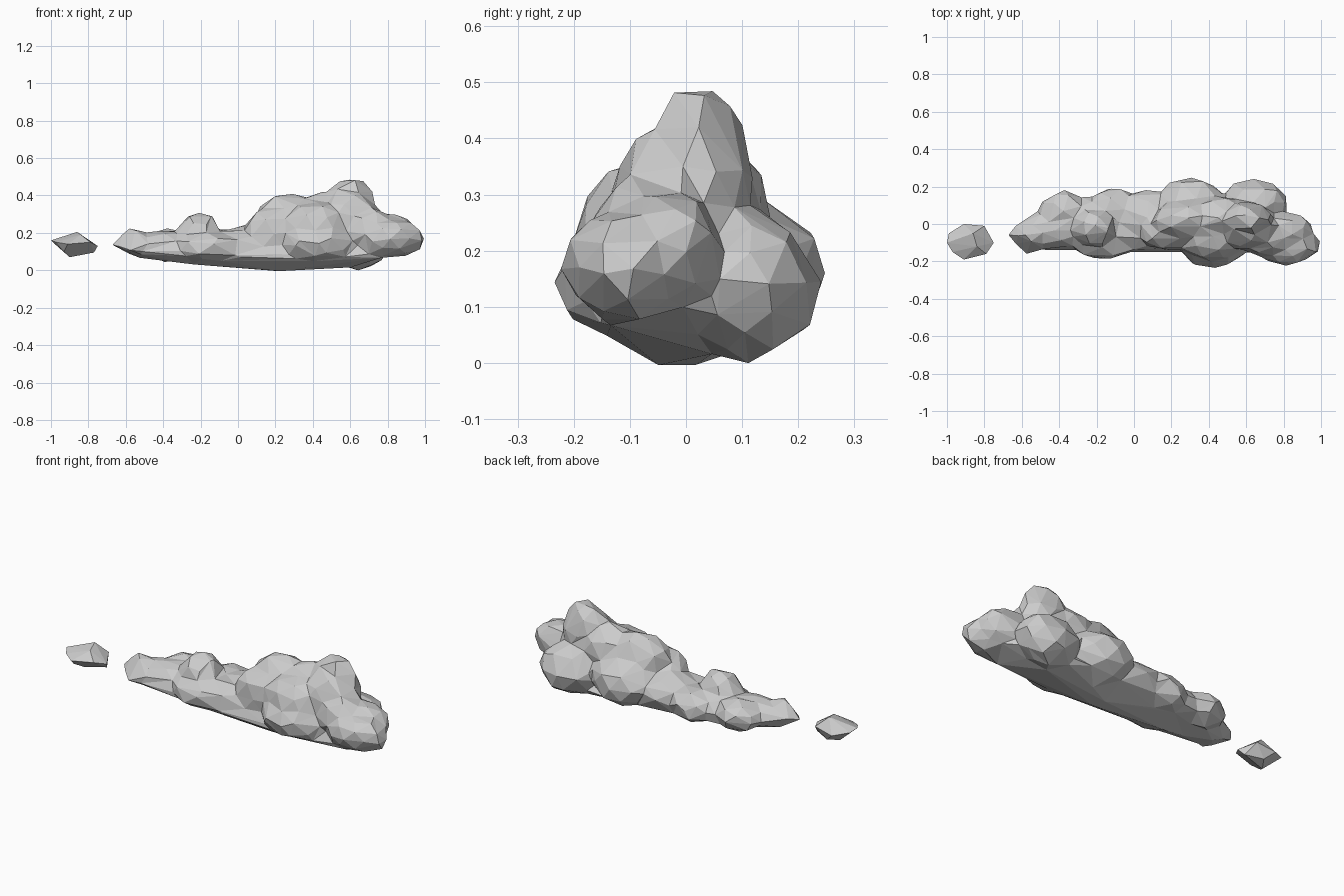
import bpy, bmesh, random
from mathutils import Matrix

random.seed(4)


def add_puff(bm, c, r, jitter=0.08, grow=1.05):
    """Slightly uneven faceted ellipsoid."""
    m = Matrix.Translation(c) @ Matrix.Diagonal((*r, 1))
    vs = bmesh.ops.create_icosphere(bm, subdivisions=2, radius=grow)['verts']
    for v in vs:
        v.co = m @ (v.co * (1 + random.uniform(-jitter, jitter)))


def add_hull(bm, pts):
    """Convex faceted lump around the points."""
    vs = [bm.verts.new(p) for p in pts]
    res = bmesh.ops.convex_hull(bm, input=vs)
    loose = [v for v in res['geom_interior'] if isinstance(v, bmesh.types.BMVert)]
    bmesh.ops.delete(bm, geom=loose, context='VERTS')


def finish(bm, name):
    me = bpy.data.meshes.new(name)
    bmesh.ops.recalc_face_normals(bm, faces=bm.faces)
    bm.to_mesh(me)
    bm.free()
    ob = bpy.data.objects.new(name, me)
    bpy.context.collection.objects.link(ob)
    return ob


# main cloud: overlapping puffs (centre, radii)
puffs = [
    ((0.82, -0.11, 0.17), (0.165, 0.105, 0.10)),   # right end
    ((0.82, -0.03, 0.20), (0.14, 0.09, 0.10)),
    ((0.70, -0.06, 0.22), (0.14, 0.11, 0.12)),
    ((0.64, 0.11, 0.14), (0.165, 0.125, 0.13)),    # right back
    ((0.60, 0.025, 0.33), (0.13, 0.09, 0.165)),    # peak
    ((0.60, -0.04, 0.28), (0.15, 0.09, 0.13)),
    ((0.43, -0.11, 0.15), (0.18, 0.12, 0.10)),     # front middle
    ((0.42, -0.07, 0.22), (0.19, 0.12, 0.13)),
    ((0.45, 0.03, 0.27), (0.17, 0.11, 0.14)),
    ((0.31, 0.09, 0.16), (0.19, 0.15, 0.125)),     # back middle
    ((0.28, 0.02, 0.26), (0.18, 0.11, 0.145)),
    ((0.20, -0.04, 0.19), (0.18, 0.10, 0.14)),
    ((0.06, 0.04, 0.14), (0.20, 0.135, 0.10)),     # waist
    ((0.02, -0.05, 0.13), (0.20, 0.09, 0.085)),
    ((-0.11, 0.09, 0.13), (0.13, 0.10, 0.09)),     # left back
    ((-0.16, -0.09, 0.125), (0.18, 0.10, 0.08)),   # left front
    ((-0.21, -0.02, 0.19), (0.12, 0.10, 0.11)),    # left bump
    ((-0.25, 0.04, 0.13), (0.18, 0.10, 0.08)),
    ((-0.38, 0.07, 0.135), (0.12, 0.10, 0.085)),
    ((-0.42, -0.03, 0.13), (0.19, 0.10, 0.075)),
]
bm = bmesh.new()
for c, r in puffs:
    add_puff(bm, c, r)

# smooth underside: rim and keel
add_hull(bm, [
    (-0.68, -0.06, 0.13), (-0.59, -0.14, 0.10), (-0.40, 0.13, 0.09),
    (-0.35, -0.06, 0.04), (-0.20, -0.14, 0.07), (-0.08, 0.14, 0.08),
    (0.0, 0.03, 0.025), (0.0, -0.12, 0.06), (0.2, 0.02, -0.005),
    (0.22, -0.05, -0.005), (0.25, 0.17, 0.08), (0.42, -0.16, 0.06),
    (0.6, 0.05, 0.015), (0.65, 0.15, 0.04),
    (0.78, -0.15, 0.07), (0.97, -0.06, 0.14), (1.0, -0.11, 0.17)])
# pointed left tip
add_hull(bm, [
    (-0.69, -0.06, 0.13), (-0.58, -0.17, 0.10), (-0.58, -0.06, 0.23),
    (-0.55, -0.09, 0.225), (-0.50, 0.08, 0.13), (-0.48, -0.14, 0.14),
    (-0.45, -0.03, 0.19), (-0.64, -0.01, 0.15), (-0.45, -0.05, 0.06)])
cloud = finish(bm, "cloud_body")

# merge and soften the puffs, then reduce to large flat facets
rem = cloud.modifiers.new("merge", 'REMESH')
rem.mode = 'VOXEL'
rem.voxel_size = 0.015
soft = cloud.modifiers.new("soften", 'SMOOTH')
soft.factor = 0.5
soft.iterations = 10
dec = cloud.modifiers.new("facets", 'DECIMATE')
dec.ratio = 0.022
dec.use_collapse_triangulate = True

# detached small puff on the left
bm = bmesh.new()
add_hull(bm, [
    (-1.0, -0.10, 0.16), (-0.99, -0.05, 0.15), (-0.97, -0.15, 0.15),
    (-0.91, 0.0, 0.13), (-0.80, -0.01, 0.15), (-0.75, -0.10, 0.13),
    (-0.79, -0.16, 0.15), (-0.91, -0.19, 0.14), (-0.86, -0.05, 0.205),
    (-0.84, -0.12, 0.19), (-0.90, -0.09, 0.07), (-0.77, -0.07, 0.095),
    (-0.93, -0.14, 0.10), (-0.86, -0.03, 0.085)])
finish(bm, "small_puff")
